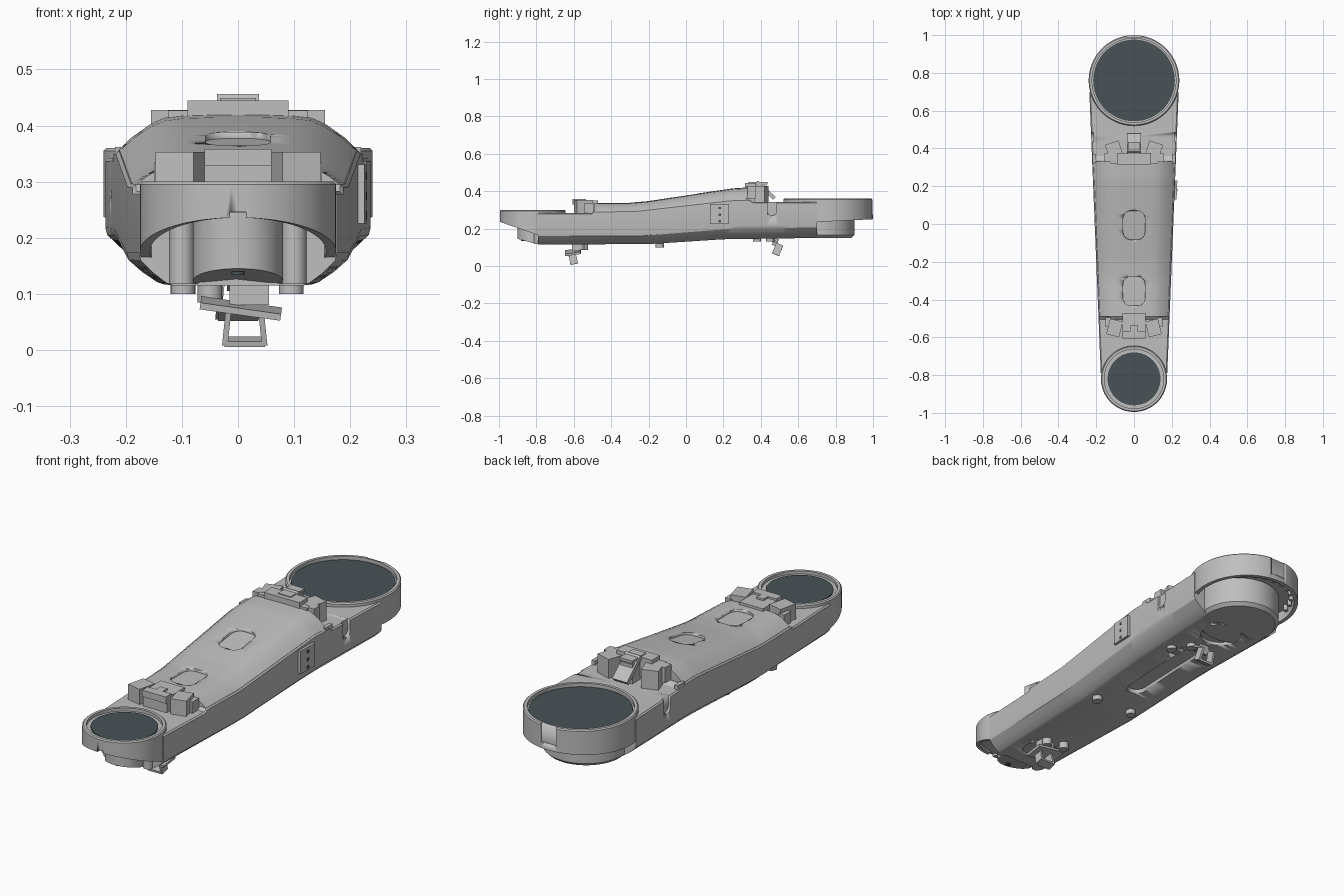
import bpy, bmesh, math
from mathutils import Matrix, Euler, Vector

if "Cube" in bpy.data.objects:
    bpy.data.objects.remove(bpy.data.objects["Cube"])


def material(name, color):
    m = bpy.data.materials.new(name)
    m.use_nodes = True
    m.diffuse_color = (*color, 1)
    m.node_tree.nodes["Principled BSDF"].inputs["Base Color"].default_value = (*color, 1)
    return m


GREY = material("light grey", (0.52, 0.52, 0.52))
DARK = material("dark slate", (0.065, 0.085, 0.092))


def finish(name, bm, mat=GREY, angle=30):
    bmesh.ops.recalc_face_normals(bm, faces=bm.faces)
    me = bpy.data.meshes.new(name)
    bm.to_mesh(me)
    bm.free()
    me.materials.append(mat)
    ob = bpy.data.objects.new(name, me)
    bpy.context.collection.objects.link(ob)
    bpy.ops.object.select_all(action='DESELECT')
    ob.select_set(True)
    bpy.context.view_layer.objects.active = ob
    bpy.ops.object.shade_smooth_by_angle(angle=math.radians(angle))
    return ob


def box(name, size, loc, rot=(0, 0, 0), round_z=0.0, mat=GREY):
    """Box turned by rot (degrees), upright corners optionally rounded."""
    bm = bmesh.new()
    bmesh.ops.create_cube(bm, size=1)
    bmesh.ops.scale(bm, vec=size, verts=bm.verts)
    if round_z:
        up = [e for e in bm.edges if abs(e.verts[0].co.z - e.verts[1].co.z) > 1e-5]
        bmesh.ops.bevel(bm, geom=up, offset=round_z, segments=8, profile=0.5, affect='EDGES')
    turn = Euler([math.radians(a) for a in rot]).to_matrix().to_4x4()
    bm.transform(Matrix.Translation(loc) @ turn)
    return finish(name, bm, mat)


def cylinder(name, r, x, y, z0, z1, n=64, mat=GREY, r0=None, slope=None):
    """Upright cylinder; slope(y) optionally reshapes the lower rim."""
    bm = bmesh.new()
    bmesh.ops.create_cone(bm, cap_ends=True, segments=n, radius1=r0 or r, radius2=r, depth=z1 - z0)
    bm.transform(Matrix.Translation((x, y, (z0 + z1) / 2)))
    if slope:
        for v in bm.verts:
            if v.co.z < (z0 + z1) / 2:
                v.co.z = slope(v.co.y)
    return finish(name, bm, mat)


def ring(name, r_out, r_in, y, top, bottom, n=96):
    """Tube whose lower rim follows bottom(y)."""
    bm = bmesh.new()
    rows = []
    for i in range(n):
        a = 2 * math.pi * i / n
        c, s = math.cos(a), math.sin(a)
        prof = [(r_in, top), (r_out - .005, top), (r_out, top - .005),
                (r_out, bottom(y + r_out * s)), (r_in, bottom(y + r_out * s))]
        rows.append([bm.verts.new((r * c, y + r * s, z)) for r, z in prof])
    for i in range(n):
        a, b = rows[i], rows[(i + 1) % n]
        for j in range(5):
            k = (j + 1) % 5
            bm.faces.new((a[j], a[k], b[k], b[j]))
    return finish(name, bm)


def curve(y, pts):
    if y <= pts[0][0]:
        return pts[0][1]
    for (a, p), (b, q) in zip(pts, pts[1:]):
        if y <= b:
            return p + (q - p) * (y - a) / (b - a)
    return pts[-1][1]


def loft(name, ys, section, angle=30):
    """Skin mirrored half sections (x, z), from lower centre to upper centre."""
    bm = bmesh.new()
    rows = []
    for y in ys:
        half = section(y)
        loop = half + [(-x, z) for x, z in reversed(half[1:-1])]
        rows.append([bm.verts.new((x, y, z)) for x, z in loop])
    n = len(rows[0])
    for a, b in zip(rows, rows[1:]):
        for j in range(n):
            k = (j + 1) % n
            bm.faces.new((a[j], a[k], b[k], b[j]))
    bm.faces.new(rows[0])
    bm.faces.new(rows[-1])
    return finish(name, bm, angle=angle)


def cut(target, cutter):
    m = target.modifiers.new("cut", 'BOOLEAN')
    m.operation, m.solver, m.object = 'DIFFERENCE', 'EXACT', cutter
    bpy.ops.object.select_all(action='DESELECT')
    target.select_set(True)
    bpy.context.view_layer.objects.active = target
    bpy.ops.object.modifier_apply(modifier=m.name)
    bpy.data.objects.remove(cutter)


# Long profiles of the arm
SHOULDER = [(-.8, .283), (-.505, .283), (-.49, .295), (-.27, .297), (.24, .355),
            (.34, .355), (.36, .342), (.7, .342)]
BELLY = [(-.8, .115), (-.2, .117), (.2, .143), (.7, .15)]
CHINE = [(-.8, .165), (-.25, .165), (.3, .208), (.7, .21)]
CROWN = [(-.49, .338), (-.3, .338), (-.2, .347), (.1, .393), (.25, .415), (.33, .42)]


def width(y):
    return .175 + (y + .82) / 1.58 * .064


def base_section(y):
    w, b, c, s = width(y), curve(y, BELLY), curve(y, CHINE), curve(y, SHOULDER)
    return [(0, b), (.66 * w, b), (.72 * w, b + .004), (.86 * w, b + .45 * (c - b)),
            (.985 * w, c - .005), (w, c + .008), (w, s - .006), (w - .006, s), (0, s)]


def cover_section(y):
    w, s, t = width(y) - .003, curve(y, SHOULDER), curve(y, CROWN)
    h = t - s
    return [(0, s - .025), (w - .01, s - .025), (w, s - .004), (.87 * w, s + .36 * h), (.72 * w, s + .72 * h),
            (.6 * w, s + .9 * h), (.45 * w, s + .965 * h), (.2 * w, s + .995 * h), (0, t)]


# Main arm shell and raised cover
ys = sorted({-.79, -.505, -.49, .34, .36, .7} | {-.77 + .03 * i for i in range(49)})
base = loft("arm_base", ys, base_section)
cover = loft("top_cover", [-.49 + .82 * i / 40 for i in range(41)], cover_section)

# Rounded recesses in the cover
cut(cover, box("cutter", (.115, .155, .06), (0, -.01, .395), (8.5, 0, 0), .04))
cut(cover, box("cutter", (.115, .155, .06), (0, -.355, .357), (0, 0, 0), .04))

# Underside pockets
cut(base, box("cutter", (.085, .44, .06), (0, .2, .127), (2, 0, 0), .042))
cut(base, cylinder("cutter", .09, 0, .6, .1, .163, n=48))
cut(base, cylinder("cutter", .07, 0, -.66, .08, .128, n=48))

# U-shaped side notches
for s in (-1, 1):
    cut(base, box("cutter", (.2, .05, .024), (s * width(.46), .46, .37), (0, 90, 0), .024))

# Large rear end: rim, floor, dark disc, hub
rear = ring("rear_rim", .24, .222, .76, .36, lambda y: .235 + max(0, y - .7) * .05)
cut(rear, box("cutter", (.2, .024, .08), (0, 1.0, .375), (0, 90, 0), 0))
cylinder("rear_floor", .228, 0, .76, .285, .344, 96)
cylinder("rear_disc", .216, 0, .76, .34, .347, 96, DARK)
cylinder("rear_hub", .18, 0, .72, .165, .29, 80)
cylinder("rear_hub_foot", .18, 0, .72, .15, .165, 80, r0=.165)
for i in range(13):
    a = math.radians(12 + 13 * i)
    cylinder("rear_bolt", .01, .208 * math.cos(a), .762 + .208 * math.sin(a), .258, .29, 16)

# Small front end: rim with slanted lower edge, floor, dark disc, hub
front = ring("front_rim", .175, .157, -.82, .30, lambda y: .165 + max(0, -.79 - y) * .345)
cut(front, box("cutter", (.028, .06, .02), (0, -.99, .236)))
cylinder("front_floor", .16, 0, -.82, .245, .286, 96)
cylinder("front_disc", .14, 0, -.82, .28, .290, 96, DARK)
cylinder("front_hub", .08, 0, -.82, .118, .26, slope=lambda y: .118 + max(0, -.8 - y) * .27)
cylinder("hub_hole", .012, 0, -.87, .1335, .14, 20, DARK)
for s in (-1, 1):
    cylinder("front_pillar", .022, s * .1, -.79, .118, .26, 24)

# Front bracket: tongue and side blocks
box("front_tongue", (.12, .13, .075), (0, -.535, .312))
box("front_tongue_lip", (.12, .04, .03), (0, -.587, .343))
box("front_tongue_step", (.035, .05, .008), (0, -.56, .354))
for s in (-1, 1):
    box("front_block", (.07, .085, .08), (s * .103, -.55, .313), (0, 0, s * 14))
    box("front_block_tab", (.03, .05, .06), (s * .135, -.52, .305))

# Rear bracket: sloping tongue, cap and side blocks
box("rear_cap", (.18, .06, .09), (0, .345, .4))
box("rear_cap_wing", (.25, .04, .07), (0, .34, .392))
box("rear_cap_plate", (.065, .10, .012), (0, .385, .443))
box("rear_tongue", (.075, .13, .02), (0, .425, .405), (-42, 0, 0))
box("rear_tongue_core", (.06, .07, .09), (0, .395, .385))
for s in (-1, 1):
    box("rear_block", (.075, .085, .1), (s * .105, .39, .378), (0, 0, s * -18))
    box("rear_block_ear", (.03, .045, .07), (s * .14, .35, .393))
    box("shoulder_tab", (.018, .05, .04), (s * (width(.34) - .012), .345, .342))

# Side plate with three holes on the left flank
px = width(.18)
box("side_plate", (.024, .1, .105), (px, .18, .278), (0, 0, -2.3))
for z in (.24, .275, .31):
    box("side_plate_hole", (.004, .013, .013), (px + .012, .18, z), (0, 0, -2.3), mat=DARK)

# Underside feet: x, y, lower z
for x, y, z in [(-.098, -.14, .1), (.095, -.14, .1), (-.05, -.545, .085), (.03, -.565, .085),
                (.1, .38, .13), (.045, .45, .13)]:
    cylinder("foot", .022, x, y, z, z + .04, 24)


def clip(name, loc, tilt):
    """Open frame of two cheeks and a lower bar."""
    c = Vector(loc)
    turn = Euler((math.radians(tilt), 0, 0)).to_matrix()
    for s in (-1, 1):
        box(name + "_cheek", (.01, .04, .06), c + turn @ Vector((s * .032, 0, 0)), (tilt, s * -6, 0))
    box(name + "_bar", (.072, .042, .01), c + turn @ Vector((0, 0, -.027)), (tilt, 0, 0))


# Cable clips below each end
box("front_clip_plate", (.145, .085, .012), (.005, -.605, .074), (8, 8, 0))
box("front_clip_stem", (.07, .04, .04), (.02, -.59, .1))
clip("front_clip", (.012, -.604, .041), 12)
box("rear_clip_plate", (.09, .06, .012), (0, .46, .136), (-20, 0, 0))
clip("rear_clip", (0, .49, .089), -22)
box("rear_clip_stem", (.04, .025, .04), (0, .478, .128), (-22, 0, 0))
